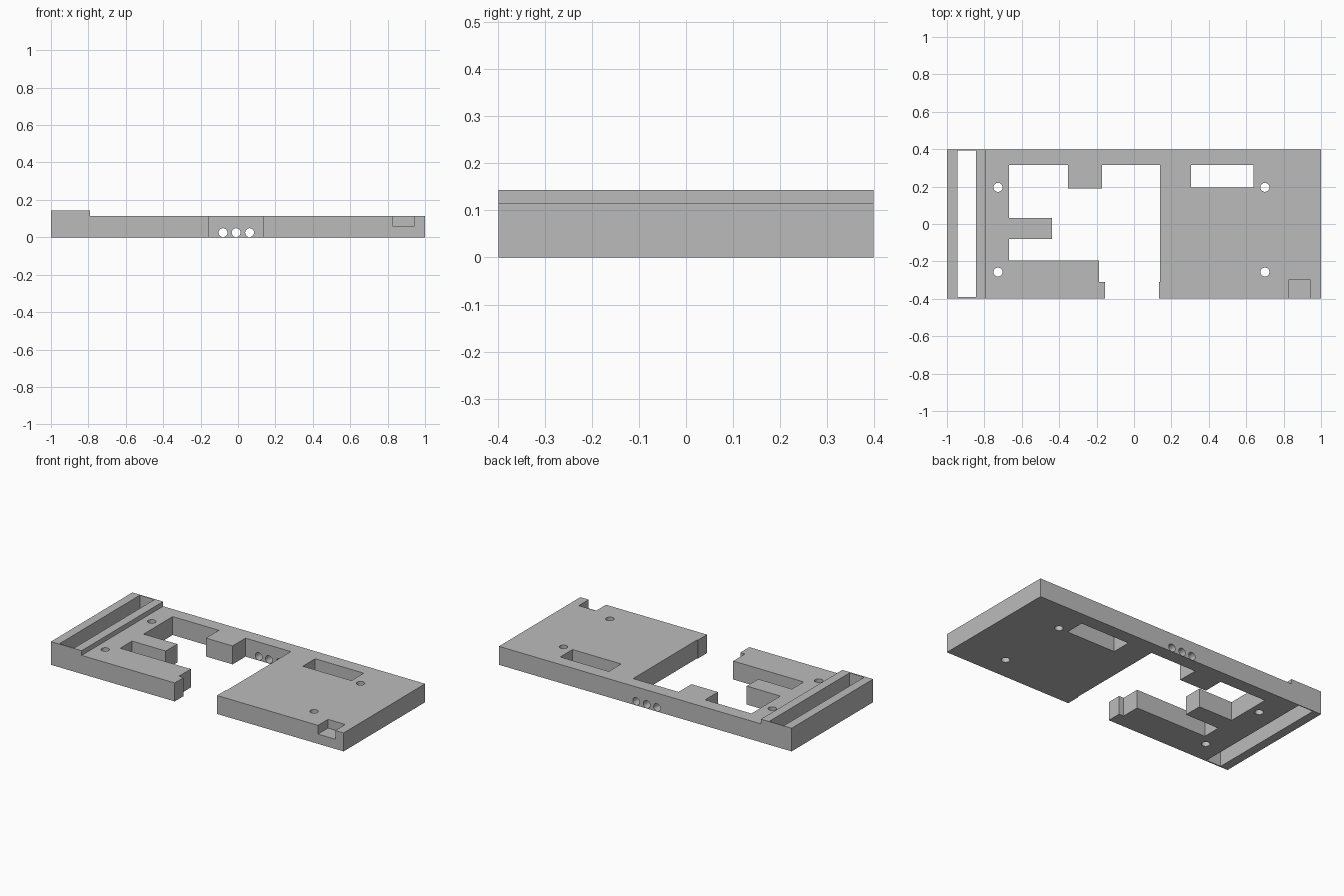
import bpy, bmesh, math

cube = bpy.data.objects.get("Cube")
if cube:
    bpy.data.objects.remove(cube, do_unlink=True)

D = 0.3975    # half depth
H = 0.114     # plate height
RIM = 0.143   # raised end height

grey = bpy.data.materials.new("plain grey")
grey.use_nodes = True
grey.diffuse_color = (0.5, 0.5, 0.5, 1)
grey.node_tree.nodes["Principled BSDF"].inputs["Base Color"].default_value = (0.5, 0.5, 0.5, 1)


def prism(name, points, z0, z1):
    """Extrude a plan outline from z0 to z1."""
    bm = bmesh.new()
    face = bm.faces.new([bm.verts.new((x, y, z0)) for x, y in points])
    out = bmesh.ops.extrude_face_region(bm, geom=[face])
    top = [v for v in out["geom"] if isinstance(v, bmesh.types.BMVert)]
    bmesh.ops.translate(bm, verts=top, vec=(0, 0, z1 - z0))
    bmesh.ops.recalc_face_normals(bm, faces=bm.faces)
    mesh = bpy.data.meshes.new(name)
    bm.to_mesh(mesh)
    bm.free()
    mesh.materials.append(grey)
    obj = bpy.data.objects.new(name, mesh)
    bpy.context.collection.objects.link(obj)
    return obj


def box(name, x0, x1, y0, y1, z0, z1):
    return prism(name, [(x0, y0), (x1, y0), (x1, y1), (x0, y1)], z0, z1)


def drill(name, location, radius, length, tilt=0):
    bpy.ops.mesh.primitive_cylinder_add(vertices=32, radius=radius, depth=length,
                                        location=location, rotation=(tilt, 0, 0))
    obj = bpy.context.object
    obj.name = name
    obj.data.materials.append(grey)
    return obj


def combine(target, tool, operation):
    mod = target.modifiers.new(tool.name, "BOOLEAN")
    mod.operation = operation
    mod.solver = "EXACT"
    mod.object = tool
    bpy.context.view_layer.objects.active = target
    bpy.ops.object.modifier_apply(modifier=mod.name)
    bpy.data.objects.remove(tool, do_unlink=True)


# Base plate: outer edge, then the inner opening with its tabs and the front gap
outline = [
    (-0.154, -D), (-1, -D), (-1, D), (1, D), (1, -D), (0.135, -D),
    (0.135, -0.31), (0.14, -0.31), (0.14, 0.316),
    (-0.17, 0.316), (-0.17, 0.19), (-0.352, 0.19), (-0.352, 0.316), (-0.668, 0.316),
    (-0.668, 0.033), (-0.438, 0.033), (-0.438, -0.08), (-0.668, -0.08),
    (-0.668, -0.195), (-0.186, -0.195), (-0.186, -0.31), (-0.154, -0.31),
]
plate = prism("base_plate", outline, 0, H)

# Raised end
combine(plate, box("raised_end", -1, -0.79, -D, D, 0, RIM), "UNION")

# Long end slot, rectangular window and corner notch
combine(plate, box("end_slot", -0.945, -0.845, -0.39, 0.392, -0.1, 0.3), "DIFFERENCE")
combine(plate, box("window", 0.306, 0.638, 0.196, 0.316, -0.1, 0.3), "DIFFERENCE")
combine(plate, box("corner_notch", 0.825, 0.943, -0.5, -0.3, 0.06, 0.3), "DIFFERENCE")

# Four screw holes
for x in (-0.727, 0.70):
    for y in (0.196, -0.257):
        combine(plate, drill("screw_hole", (x, y, 0.05), 0.024, 0.4), "DIFFERENCE")

# Three cable holes through the back wall
for x in (-0.08, -0.01, 0.062):
    combine(plate, drill("cable_hole", (x, 0.36, 0.025), 0.0235, 0.3, math.pi / 2), "DIFFERENCE")

# Smooth hole walls, crisp flat faces
bpy.ops.object.select_all(action="DESELECT")
plate.select_set(True)
bpy.context.view_layer.objects.active = plate
bpy.ops.object.shade_smooth_by_angle(angle=math.radians(30))
